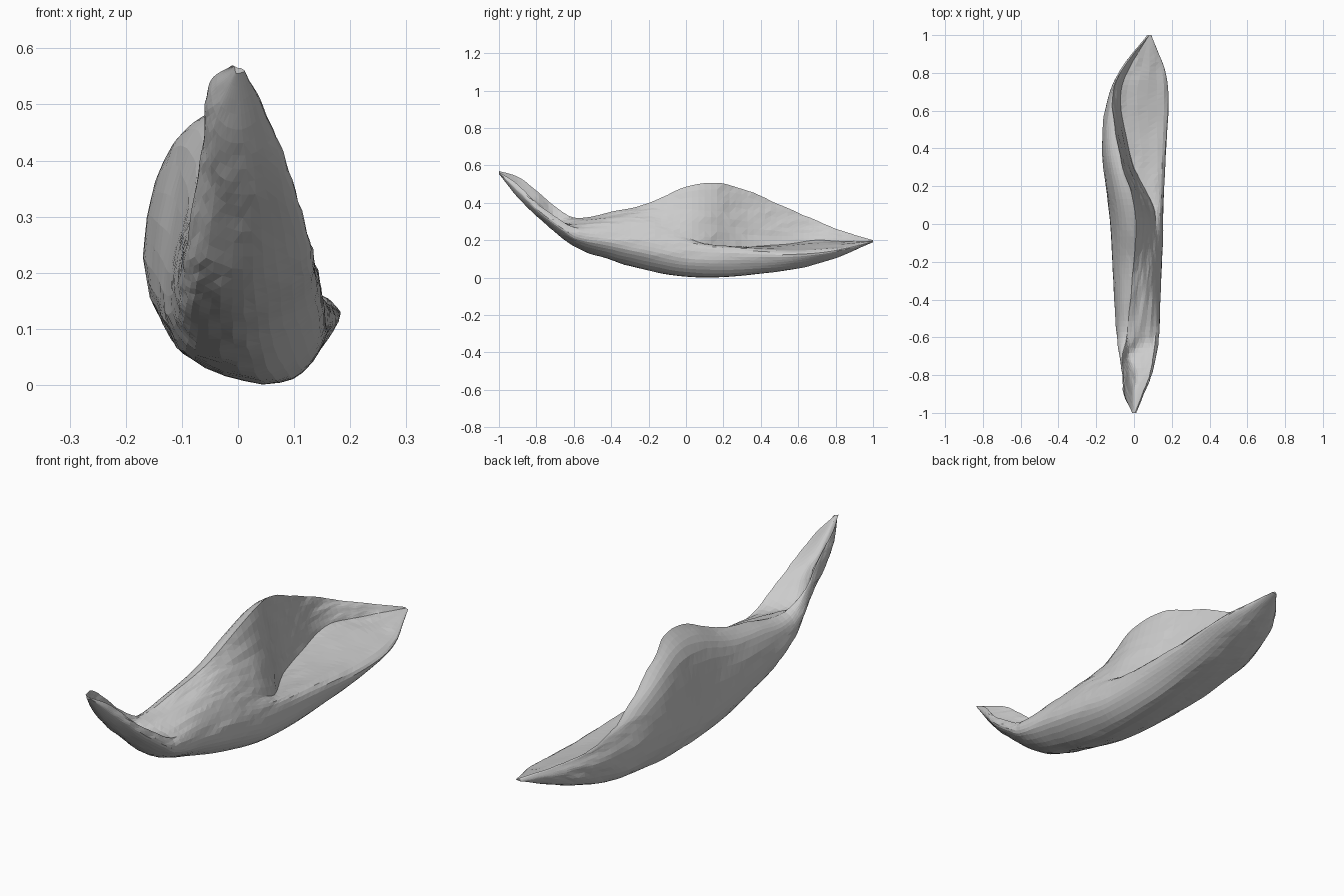
import bpy, bmesh, math
from mathutils import Vector, noise

if "Cube" in bpy.data.objects:
    bpy.data.objects.remove(bpy.data.objects["Cube"])

# Guide lines running lengthwise along the curled leaf: (y, x, z)
keel = [(-1, 0, .555), (-.9, .01, .43), (-.8, .02, .33), (-.6, .03, .17), (-.4, .035, .095), (-.2, .05, .04),
        (0, .07, .008), (.2, .075, .004), (.4, .075, .02), (.6, .08, .05), (.8, .085, .105), (1, .08, .19)]
left = [(-1, -.005, .56), (-.9, -.055, .5), (-.8, -.06, .42), (-.6, -.09, .25), (-.4, -.105, .19),
        (0, -.125, .16), (.2, -.15, .2), (.4, -.168, .23), (.6, -.15, .21), (.8, -.08, .2), (1, .07, .19)]
ridge = [(-1, -.01, .57), (-.9, -.05, .54), (-.8, -.055, .465), (-.7, -.06, .383), (-.6, -.04, .32), (-.4, -.02, .35),
         (-.2, 0, .4), (0, .01, .485), (.15, -.01, .508), (.3, -.06, .475), (.5, -.1, .39), (.7, -.11, .305),
         (.85, -.04, .245), (1, .08, .2)]
fold = [(-1, 0, .565), (-.9, 0, .465), (-.8, .01, .38), (-.7, -.02, .3), (-.6, .02, .3), (-.4, .055, .32),
        (-.2, .085, .31), (0, .115, .22), (.1, .1, .18), (.3, 0, .165), (.5, -.05, .175), (.7, -.07, .2),
        (.85, -.01, .195), (1, .08, .195)]
lip = [(-1, .005, .565), (-.9, .045, .5), (-.8, .083, .4), (-.7, .103, .33), (-.6, .115, .27), (-.4, .12, .26),
       (-.2, .132, .23), (0, .143, .18), (.3, .146, .155), (.6, .158, .145), (.8, .15, .16), (1, .085, .195)]


def track(pts, y):
    """Smooth value of a guide line at y (cubic Hermite)."""
    n = len(pts)
    i = max(k for k in range(n - 1) if pts[k][0] <= y + 1e-9)
    a, b = pts[i], pts[i + 1]
    p, q = pts[max(i - 1, 0)], pts[min(i + 2, n - 1)]
    h = b[0] - a[0]
    t = (y - a[0]) / h
    out = []
    for c in (1, 2):
        m0 = (b[c] - p[c]) / (b[0] - p[0]) * h
        m1 = (q[c] - a[c]) / (q[0] - a[0]) * h
        out.append((2*t**3 - 3*t*t + 1)*a[c] + (t**3 - 2*t*t + t)*m0
                   + (3*t*t - 2*t**3)*b[c] + (t**3 - t*t)*m1)
    return Vector(out)


def chain(pts, steps):
    """Open Catmull-Rom curve, last point left off."""
    e = [pts[0]] + pts + [pts[-1]]
    out = []
    for i in range(1, len(e) - 2):
        p, a, b, q = e[i - 1:i + 3]
        for s in range(steps):
            t = s / steps
            out.append(a + (b - p)*(t/2) + (p*2 - a*5 + b*4 - q)*(t*t/2)
                       + (a*3 - p - b*3 + q)*(t**3/2))
    return out


def section(y):
    k, l, r, f, p = (track(g, y) for g in (keel, left, ridge, fold, lip))
    low_left = Vector((l.x*.75 + k.x*.25, k.y + .25*(l.y - k.y)))
    up_left = Vector((l.x*.65 + r.x*.35, l.y + .75*(r.y - l.y)))
    bulge = .007 + .007*max(0, 1 - (abs(y + .4) / .42)**2)
    low_right = Vector((p.x + bulge, k.y + .45*(p.y - k.y)))
    if y < -.6:  # hollow front tip: sharp rim on both sides
        return (chain([p, low_right, k, low_left, l, up_left, r], 5)
                + chain([r, f, p], 7))
    # rounded right side, creases only at the ridge and the fold
    body = chain([f, p, low_right, k, low_left, l, up_left, r], 5)
    wall = [r.lerp(f, s / 9) for s in range(9)]
    return body[5:] + wall + body[:5]


# Curled leaf: loft of sections with lengthwise wrinkles
bm = bmesh.new()
N = 72
rings = []
for j in range(N + 1):
    y = -math.cos(math.pi * j / N) * .35 + (2*j/N - 1) * .65
    fade = min(1, (1 - abs(y)) * 6)
    ring = []
    for v in section(y):
        w = noise.noise(Vector((v.x*28, y*3.5, v.y*28)))
        w += .5*noise.noise(Vector((v.x*60, y*9, v.y*60 + 7)))
        ring.append(bm.verts.new((v.x + .004*w*fade, y, max(0, v.y + .004*w*fade))))
    rings.append(ring)
for a, b in zip(rings, rings[1:]):
    n = len(a)
    for i in range(n):
        m = (i + 1) % n
        bm.faces.new((a[i], a[m], b[m], b[i]))
bm.faces.new(rings[0])
bm.faces.new(rings[-1])
bmesh.ops.triangulate(bm, faces=bm.faces[:])
bmesh.ops.recalc_face_normals(bm, faces=bm.faces[:])
mesh = bpy.data.meshes.new("curled_leaf")
bm.to_mesh(mesh)
bm.free()
leaf = bpy.data.objects.new("curled_leaf", mesh)
bpy.context.collection.objects.link(leaf)

mat = bpy.data.materials.new("plain grey")
mat.diffuse_color = (.6, .6, .6, 1)
mat.use_nodes = True
mat.node_tree.nodes["Principled BSDF"].inputs["Base Color"].default_value = mat.diffuse_color
mesh.materials.append(mat)
